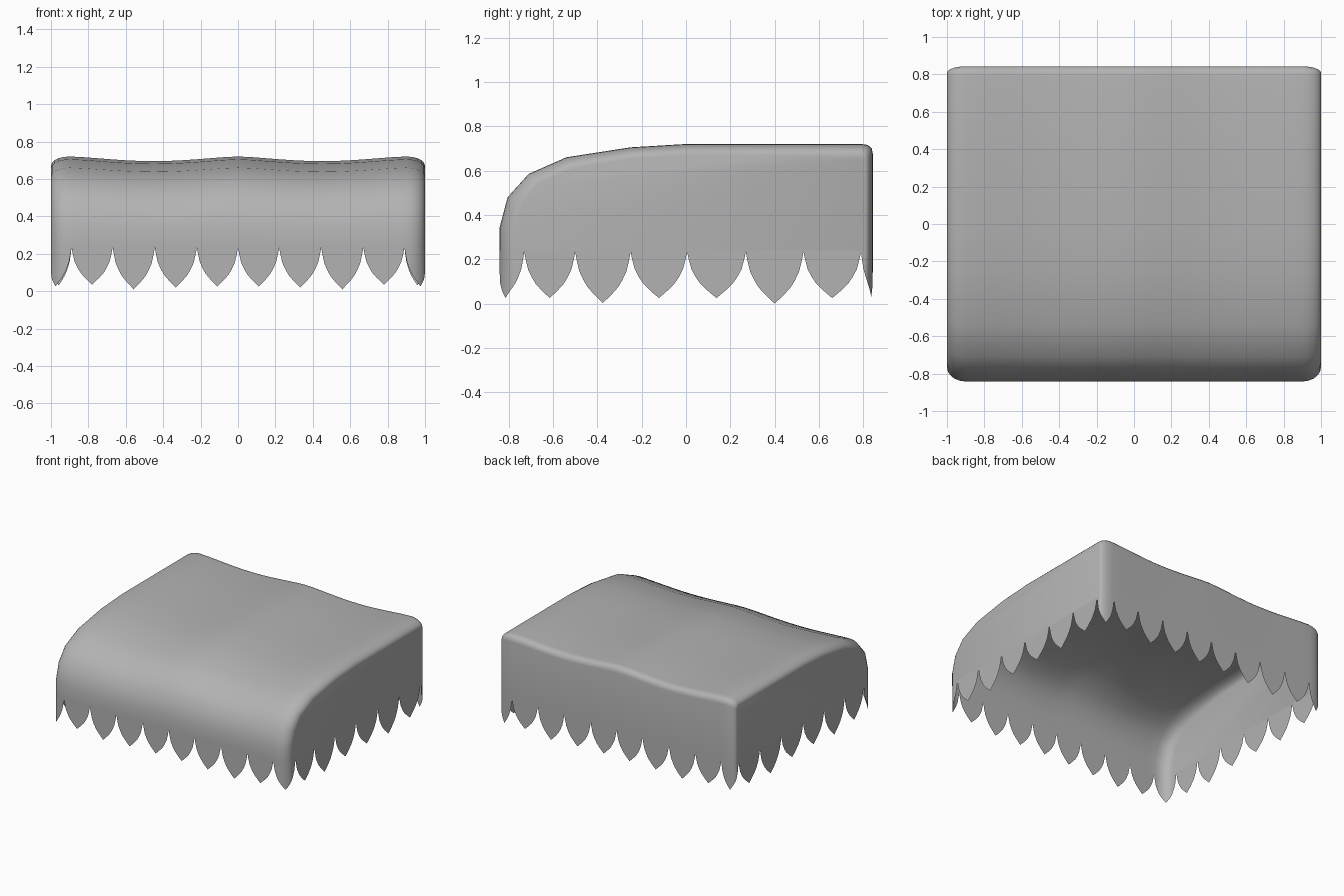
import bpy
from math import sin, cos, pi, hypot

if "Cube" in bpy.data.objects:
    bpy.data.objects.remove(bpy.data.objects["Cube"])

HEM = 0.24      # height where the scallops begin
CORNER = 0.10   # width of the rounded side edge

# Side profile (y, z) of the cloth, front hem to back hem: full, and inset at the end wall
FULL = [(-.842, HEM), (-.842, .34), (-.805, .48), (-.71, .585), (-.54, .66), (-.25, .705),
        (0, .72), (.4, .72), (.79, .72), (.82, .716), (.838, .70), (.843, .675), (.843, HEM)]
END = [(-.765, HEM), (-.765, .34), (-.735, .45), (-.665, .54), (-.51, .61), (-.24, .655),
       (0, .67), (.4, .67), (.785, .67), (.795, .668), (.804, .66), (.808, .65), (.808, HEM)]

# Dark grey cloth
cloth = bpy.data.materials.new("cloth_grey")
cloth.diffuse_color = (.45, .45, .45, 1)
cloth.use_nodes = True
cloth.node_tree.nodes["Principled BSDF"].inputs["Base Color"].default_value = cloth.diffuse_color


def make(name, verts, faces):
    """Smooth half mesh, mirrored over x = 0."""
    me = bpy.data.meshes.new(name)
    me.from_pydata(verts, [], faces)
    me.materials.append(cloth)
    ob = bpy.data.objects.new(name, me)
    bpy.context.collection.objects.link(ob)
    bpy.context.view_layer.objects.active = ob
    ob.select_set(True)
    mod = ob.modifiers.new("mirror", 'MIRROR')
    mod.merge_threshold = 0.0005
    bpy.ops.object.modifier_apply(modifier=mod.name)
    bpy.ops.object.shade_smooth_by_angle(angle=pi / 3)
    ob.select_set(False)
    return ob


def section(x, k):
    """Profile at x, blended by k towards the end wall, with a sagging top."""
    sag = 0.025 * max(0, sin(pi * min(x, .9) / .9)) ** 1.4
    pts = []
    for (y, z), (ye, ze) in zip(FULL, END):
        z = z + (ze - z) * k
        pts.append((x, y + (ye - y) * k, z - sag * (z - HEM) / .48))
    return pts


# Draped canopy: sections along x, rounded at the side, closed by a flat end wall
flat = 1 - CORNER
sections = [section(flat * i / 12, 0) for i in range(13)]
arc = [pi / 2 * i / 5 for i in range(1, 6)]
sections += [section(flat + CORNER * sin(a), 1 - cos(a)) for a in arc]
n = len(FULL)
verts = [p for s in sections for p in s]
faces = [(i * n + j, (i + 1) * n + j, (i + 1) * n + j + 1, i * n + j + 1)
         for i in range(len(sections) - 1) for j in range(n - 1)]
last = (len(sections) - 1) * n
faces.append([last + j for j in reversed(range(n))])
make("draped_canopy", verts, faces)

# Hem outline from front centre round the side to back centre
outline = [s[0][:2] for s in sections] + [s[-1][:2] for s in reversed(sections)]
dist = [0]
for a, b in zip(outline, outline[1:]):
    dist.append(dist[-1] + hypot(b[0] - a[0], b[1] - a[1]))


def at(s):
    for i in range(len(outline) - 1):
        if s <= dist[i + 1] or i == len(outline) - 2:
            t = (s - dist[i]) / (dist[i + 1] - dist[i])
            a, b = outline[i], outline[i + 1]
            return a[0] + (b[0] - a[0]) * t, a[1] + (b[1] - a[1]) * t


# Scalloped fringe: pointed leaf shapes between slits
side0 = dist[len(sections) - 1] - outline[len(sections) - 1][1]
front = [0, .22, .445, .67, .89]
side = [-.73, -.50, -.25, .005, .27, .53, .79]
slits = front + [side0 + y for y in side] + [dist[-1] - x for x in reversed(front)]
tips = [.025, .02, .01, .035, .025,
        .025, .003, .025, .025, 0, .025, .03,
        .035, .01, .02, .025]
# Half leaf: (fraction from slit to tip, fraction of the drop)
LEAF = [(0, .03), (.06, .2), (.15, .4), (.3, .57), (.45, .7), (.65, .82), (.82, .91), (1, 1)]
leaf = LEAF + [(2 - u, d) for u, d in reversed(LEAF[:-1])]
verts, faces = [], []
for a, b, tip in zip(slits, slits[1:], tips):
    for k, (u, d) in enumerate(leaf):
        x, y = at(a + (b - a) * u / 2)
        verts += [(x, y, HEM), (x, y, HEM + (tip - HEM) * d)]
        if k:
            m = len(verts)
            faces.append((m - 4, m - 3, m - 1, m - 2))
make("scalloped_fringe", verts, faces)
